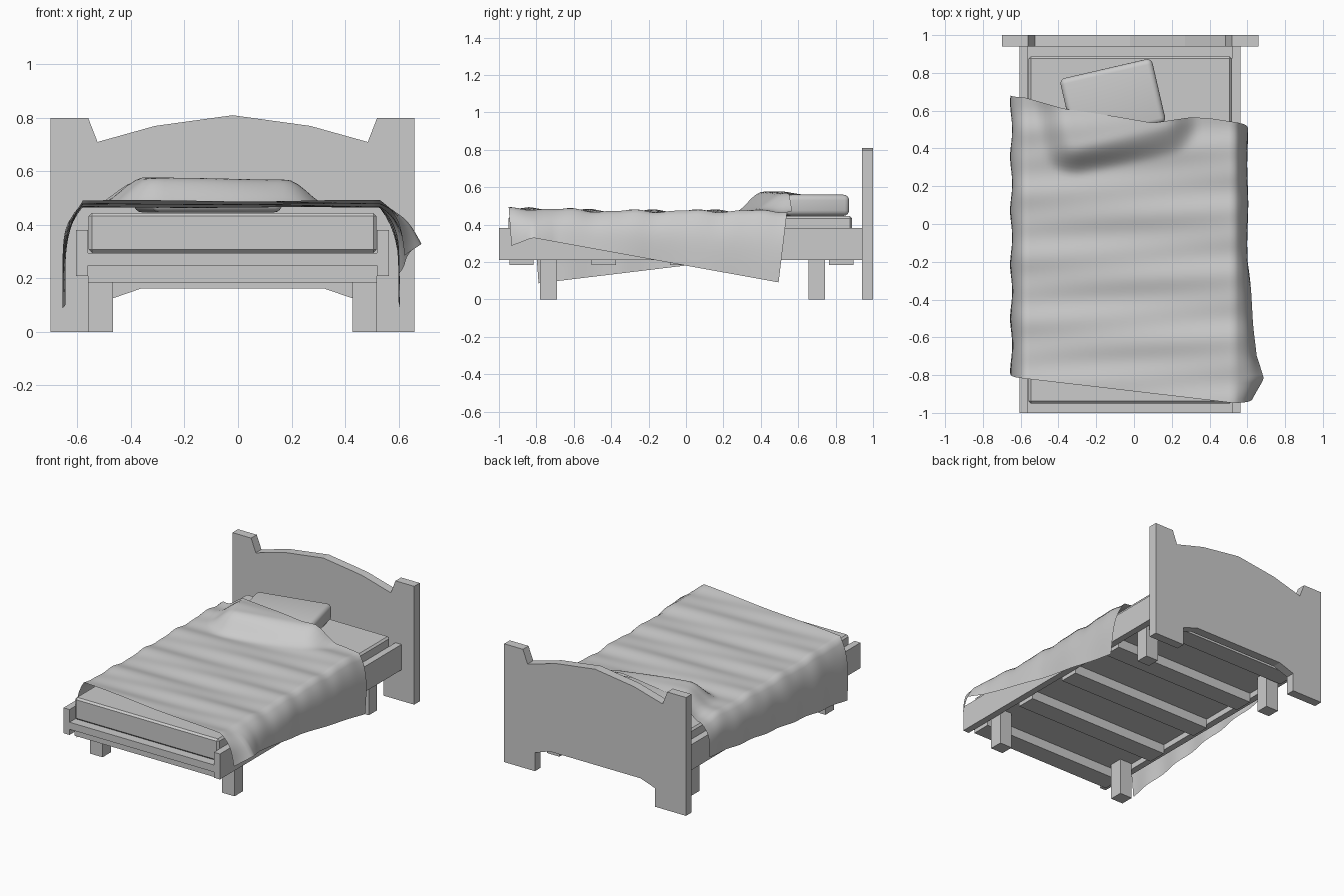
import bpy, bmesh, math
from mathutils import Vector, Matrix

if "Cube" in bpy.data.objects:
    bpy.data.objects.remove(bpy.data.objects["Cube"])


def finish(name, bm, smooth=False):
    bmesh.ops.recalc_face_normals(bm, faces=bm.faces)
    me = bpy.data.meshes.new(name)
    bm.to_mesh(me)
    bm.free()
    ob = bpy.data.objects.new(name, me)
    bpy.context.collection.objects.link(ob)
    if smooth:
        for p in me.polygons:
            p.use_smooth = True
    return ob


def box(name, x0, x1, y0, y1, z0, z1, bevel=0, segs=1, rot=0):
    bm = bmesh.new()
    bmesh.ops.create_cube(bm, size=1)
    bmesh.ops.scale(bm, vec=(x1 - x0, y1 - y0, z1 - z0), verts=bm.verts)
    if bevel:
        bmesh.ops.bevel(bm, geom=bm.edges[:], offset=bevel, segments=segs,
                        profile=0.5, affect='EDGES')
    ob = finish(name, bm, segs > 1)
    ob.location = ((x0 + x1) / 2, (y0 + y1) / 2, (z0 + z1) / 2)
    ob.rotation_euler.z = rot
    return ob


def interp(pts, x):
    if x <= pts[0][0]:
        return pts[0][1]
    for (a, b), (c, d) in zip(pts, pts[1:]):
        if x <= c:
            return b + (d - b) * (x - a) / (c - a)
    return pts[-1][1]


def ease(t):
    t = max(0, min(1, t))
    return t * t * (3 - 2 * t)


CX = -0.02  # symmetry plane of the frame

# Headboard: mirrored half profile, extruded
half = [(0, 0.81), (0.29, 0.77), (0.505, 0.71), (0.54, 0.80), (0.68, 0.80),
        (0.68, 0), (0.45, 0), (0.45, 0.125), (0.34, 0.163)]
outline = half + [(-x, z) for x, z in reversed(half[1:])]
bm = bmesh.new()
face = bm.faces.new([bm.verts.new((CX + x, 0.94, z)) for x, z in outline])
ext = bmesh.ops.extrude_face_region(bm, geom=[face])
bmesh.ops.translate(bm, vec=(0, 0.06, 0),
                    verts=[v for v in ext['geom'] if isinstance(v, bmesh.types.BMVert)])
finish("headboard", bm)

# Side rails and legs
for side, s in (("left", -1), ("right", 1)):
    a, b = sorted((CX + s * 0.54, CX + s * 0.585))
    box(side + "_rail", a, b, -1.0, 0.94, 0.21, 0.382)
    a, b = sorted((CX + s * 0.447, CX + s * 0.54))
    box(side + "_front_leg", a, b, -0.78, -0.69, 0, 0.248)
    box(side + "_back_leg", a, b, 0.655, 0.742, 0, 0.248)

# Bed base and cross slats
box("base_board", CX - 0.54, CX + 0.54, -1.0, 0.94, 0.248, 0.296)
for i, y in enumerate((-0.88, -0.44, -0.02, 0.405, 0.83)):
    box(f"slat_{i + 1}", CX - 0.54, CX + 0.54, y - 0.065, y + 0.065, 0.184, 0.248)

# Mattress and pillow
box("mattress", CX - 0.538, CX + 0.538, -0.95, 0.888, 0.296, 0.445, bevel=0.012)
PC, PA = Vector((-0.112, 0.652)), math.radians(13)
box("pillow", PC.x - 0.25, PC.x + 0.25, PC.y - 0.175, PC.y + 0.175,
    0.447, 0.56, bevel=0.03, segs=4, rot=PA)

# Blanket: crooked sheet lying on the bed, draped down both sides
HEAD = [(-0.65, 0.69), (-0.58, 0.67), (-0.37, 0.61), (-0.1, 0.57), (0.1, 0.535),
        (0.2, 0.55), (0.3, 0.565), (0.4, 0.56), (0.53, 0.54), (0.6, 0.53)]
FOOT = [(-0.65, -0.81), (0.53, -0.948), (0.6, -0.95)]
RIGHT_HEM = [(-0.95, 0.28), (-0.82, 0.33), (0.53, 0.085)]
LEFT_HEM = [(-0.8, 0.085), (0.69, 0.265)]
FLARE = [(-0.95, 0.015), (-0.82, 0.085), (-0.7, 0.045), (-0.45, 0.025), (-0.2, 0)]


def pillow_bump(x, y):
    q = Matrix.Rotation(-PA, 2) @ (Vector((x, y)) - PC)
    d = math.hypot(max(abs(q.x) - 0.24, 0), max(abs(q.y) - 0.165, 0))
    return 0.1 * ease(1.12 - d / 0.17)


def top_z(x, y):
    folds = 0.006 * math.sin(y * 19 + x * 2.0) + 0.003 * math.sin(y * 37 - x * 3)
    tilt = 0.012 * ease((-0.4 - y) / 0.4)
    return 0.473 + folds + tilt + pillow_bump(x, y)


def blanket_point(s, v):
    """s: -1..0 left drape, 0..1 top, 1..2 right drape; v: foot to head"""
    x = -0.58 + 1.11 * max(0, min(1, s))
    t = max(-s, s - 1, 0)
    y = interp(FOOT, x) * (1 - v) + interp(HEAD, x) * v
    z = top_z(x, y)
    bend = 1 - (1 - t) ** 4
    if s < 0:
        y += t * (0.03 * (1 - v) + 0.015 * v)
        x -= 0.07 * bend + 0.006 * t * math.sin(y * 22)
        z += (interp(LEFT_HEM, y) - z) * t
    elif s > 1:
        y += t * (0.015 * (1 - v) - 0.045 * v)
        x += 0.072 * bend + t * interp(FLARE, y) + 0.003 * t * math.sin(y * 15)
        z += (interp(RIGHT_HEM, y) - z) * t
    return x, y, z


bm = bmesh.new()
cols = [-1 + i / 12 for i in range(12)] + [i / 40 for i in range(41)] + \
       [1 + i / 12 for i in range(1, 13)]
ROWS = 72
grid = [[bm.verts.new(blanket_point(s, r / ROWS)) for s in cols] for r in range(ROWS + 1)]
for r0, r1 in zip(grid, grid[1:]):
    for i in range(len(cols) - 1):
        bm.faces.new((r0[i], r0[i + 1], r1[i + 1], r1[i]))
finish("blanket", bm, True)
